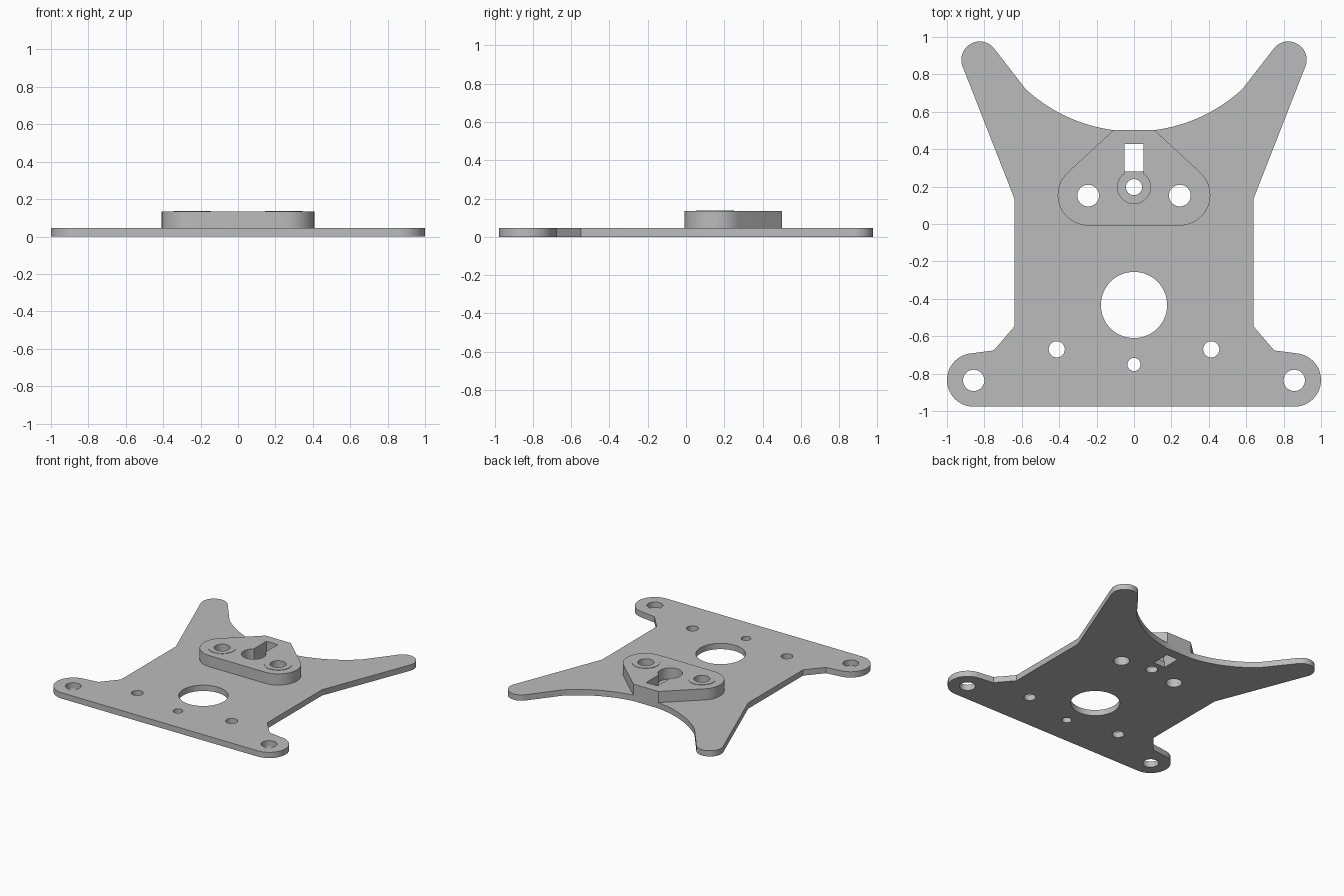
import bpy
import math

cube = bpy.data.objects.get("Cube")
if cube:
    bpy.data.objects.remove(cube, do_unlink=True)

grey = bpy.data.materials.new("plain_grey")
grey.use_nodes = True
COLOUR = (0.5, 0.5, 0.5, 1)
grey.diffuse_color = COLOUR
grey.node_tree.nodes["Principled BSDF"].inputs["Base Color"].default_value = COLOUR

SHIFT_Y = -0.008
PLATE_TOP, BOSS_TOP, RIM_TOP = 0.046, 0.134, 0.137


def arc(cx, cy, r, start, end, steps=16):
    """Points on an arc, angles in degrees."""
    angles = [math.radians(start + (end - start) * i / steps) for i in range(steps + 1)]
    return [(cx + r * math.cos(a), cy + r * math.sin(a)) for a in angles]


def circle(cx, cy, r, steps=48):
    return arc(cx, cy, r, 0, 360, steps)[:-1]


def mirrored(half):
    """Close a right-hand half outline with its mirror image."""
    return half + [(-x, y) for x, y in reversed(half)]


def slab(name, loops, bottom, top):
    """Extrude an outline with holes between two heights."""
    curve = bpy.data.curves.new(name, "CURVE")
    curve.dimensions = "2D"
    curve.fill_mode = "BOTH"
    curve.extrude = (top - bottom) / 2
    for loop in loops:
        spline = curve.splines.new("POLY")
        spline.points.add(len(loop) - 1)
        for point, (x, y) in zip(spline.points, loop):
            point.co = (x, y + SHIFT_Y, 0, 1)
        spline.use_cyclic_u = True
    obj = bpy.data.objects.new(name, curve)
    obj.location.z = (top + bottom) / 2
    bpy.context.collection.objects.link(obj)
    bpy.ops.object.select_all(action="DESELECT")
    obj.select_set(True)
    bpy.context.view_layer.objects.active = obj
    bpy.ops.object.convert(target="MESH")
    obj = bpy.context.object
    obj.name = name
    # Weld caps to walls and face everything outward
    bpy.ops.object.mode_set(mode="EDIT")
    bpy.ops.mesh.select_all(action="SELECT")
    bpy.ops.mesh.remove_doubles(threshold=0.0001)
    bpy.ops.mesh.normals_make_consistent(inside=False)
    bpy.ops.object.mode_set(mode="OBJECT")
    obj.data.materials.clear()
    obj.data.materials.append(grey)
    bpy.ops.object.shade_smooth_by_angle(angle=math.radians(30))
    return obj


# Base plate: rounded feet, straight waist, horns and a concave back edge
plate_half = (
    arc(0.857, -0.826, 0.143, -90, 81, 24)
    + [(0.75, -0.668), (0.64, -0.54), (0.64, 0.145)]
    + arc(0.825, 0.886, 0.098, -21.7, 141, 24)
    + arc(0, 1.357, 0.854, -47.2, -82.6, 20)
)
screw_holes = [circle(s * 0.245, 0.16, 0.058) for s in (-1, 1)]
plate_holes = [
    circle(0, -0.425, 0.177, 64),
    circle(0, -0.743, 0.035),
    circle(0, 0.205, 0.043),
    [(-0.05, 0.29), (0.05, 0.29), (0.05, 0.435), (-0.05, 0.435)],
]
for side in (-1, 1):
    plate_holes.append(circle(side * 0.413, -0.662, 0.043))
    plate_holes.append(circle(side * 0.857, -0.828, 0.057))
slab("base_plate", [mirrored(plate_half)] + plate_holes + screw_holes, 0, PLATE_TOP)

# Raised mounting block with a keyhole pocket
block_half = arc(0.245, 0.163, 0.163, -90, 47, 20) + [(0.11, 0.51)]
keyhole = arc(0, 0.205, 0.088, 55.4, -235.4, 40) + [(-0.05, 0.435), (0.05, 0.435)]
slab("mounting_block", [mirrored(block_half), keyhole] + screw_holes, PLATE_TOP, BOSS_TOP)

# Shallow rims around the block's screw holes
for label, side, hole in (("right", -1, screw_holes[0]), ("left", 1, screw_holes[1])):
    slab(label + "_screw_rim", [circle(side * 0.245, 0.16, 0.1), hole], BOSS_TOP, RIM_TOP)
